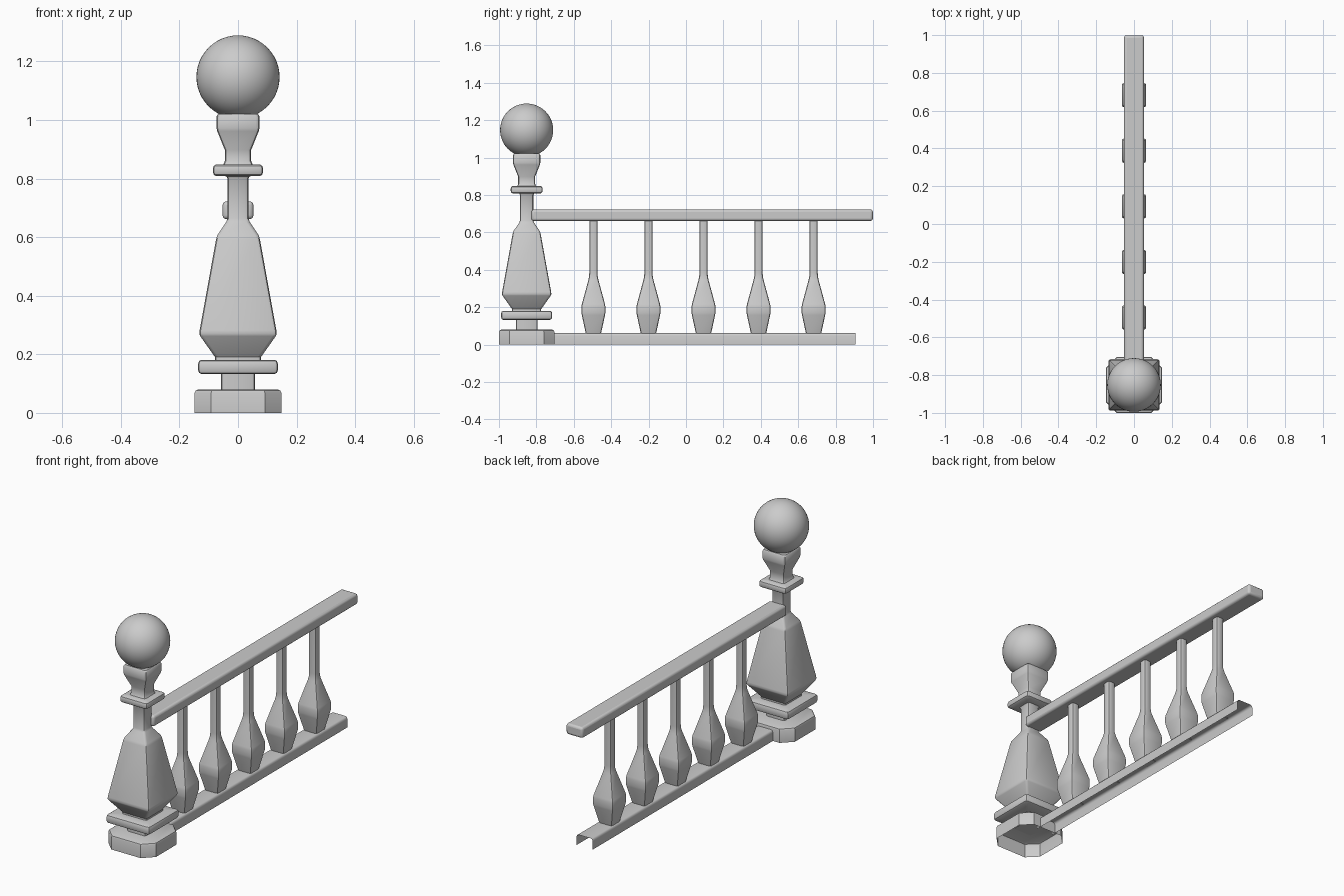
import bpy, bmesh, math

if "Cube" in bpy.data.objects:
    bpy.data.objects.remove(bpy.data.objects["Cube"])

POST_Y = -0.852


def finish(bm, name, angle=35):
    bmesh.ops.recalc_face_normals(bm, faces=bm.faces)
    mesh = bpy.data.meshes.new(name)
    bm.to_mesh(mesh)
    bm.free()
    ob = bpy.data.objects.new(name, mesh)
    bpy.context.collection.objects.link(ob)
    bpy.ops.object.select_all(action='DESELECT')
    ob.select_set(True)
    bpy.context.view_layer.objects.active = ob
    bpy.ops.object.shade_smooth_by_angle(angle=math.radians(angle))
    return ob


def section(h, cut, steps):
    """Square of half width h with rounded (steps > 1) or cut corners."""
    pts = []
    for q in range(4):
        mid = math.pi / 4 + q * math.pi / 2
        cx = (h - cut) * math.copysign(1, math.cos(mid))
        cy = (h - cut) * math.copysign(1, math.sin(mid))
        for i in range(steps + 1):
            a = q * math.pi / 2 + i / steps * math.pi / 2
            pts.append((cx + cut * math.cos(a), cy + cut * math.sin(a)))
    return pts


def turned(name, profile, y, cut, steps=2, open_bottom=False):
    """Stack square sections (half width, z) into a squared turning."""
    bm = bmesh.new()
    rings = []
    for h, z in profile:
        c = min(cut, h * 0.45)
        rings.append([bm.verts.new((px, y + py, z)) for px, py in section(h, c, steps)])
    n = len(rings[0])
    for a, b in zip(rings, rings[1:]):
        for i in range(n):
            bm.faces.new((a[i], a[(i + 1) % n], b[(i + 1) % n], b[i]))
    bm.faces.new(rings[-1])
    if not open_bottom:
        bm.faces.new(rings[0])
    return finish(bm, name)


# Octagonal hollow plinth
turned("post_base", [(0.148, 0), (0.148, 0.068), (0.145, 0.076), (0.137, 0.08)],
       POST_Y, 0.056, steps=1, open_bottom=True)

# Newel post with its two collars and flared cap
turned("newel_post", [
    (0.058, 0.078), (0.058, 0.133),
    (0.126, 0.133), (0.133, 0.137), (0.136, 0.146), (0.136, 0.168), (0.133, 0.177), (0.126, 0.181),
    (0.078, 0.181), (0.078, 0.19),
    (0.129, 0.262), (0.132, 0.27), (0.131, 0.282),
    (0.075, 0.592), (0.071, 0.606), (0.040, 0.652), (0.036, 0.664), (0.036, 0.80),
    (0.040, 0.808), (0.076, 0.809), (0.083, 0.814), (0.085, 0.821), (0.085, 0.836),
    (0.083, 0.843), (0.076, 0.848), (0.050, 0.849),
    (0.045, 0.86), (0.045, 0.898), (0.071, 0.962), (0.073, 0.972), (0.073, 1.013), (0.068, 1.021),
], POST_Y, 0.012)

# Ball finial
bm = bmesh.new()
bmesh.ops.create_uvsphere(bm, u_segments=48, v_segments=24, radius=0.142)
bmesh.ops.translate(bm, verts=bm.verts, vec=(0, POST_Y, 1.147))
finish(bm, "ball_finial")

# Balusters
for i in range(5):
    turned(f"baluster_{i + 1}", [
        (0.040, 0.058), (0.043, 0.07), (0.062, 0.158), (0.064, 0.17), (0.064, 0.203), (0.062, 0.216),
        (0.027, 0.345), (0.023, 0.365), (0.022, 0.385), (0.022, 0.67),
    ], -0.495 + i * 0.2943, 0.010)

# Handrail
bpy.ops.mesh.primitive_cube_add(size=1, location=(0, (0.999 - 0.826) / 2, 0.692))
rail = bpy.context.object
rail.name = "handrail"
rail.scale = (0.105, 1.825, 0.061)
bpy.ops.object.transform_apply(location=False, rotation=False, scale=True)
bevel = rail.modifiers.new("rounded_edges", 'BEVEL')
bevel.width, bevel.segments = 0.013, 3
bpy.ops.object.shade_smooth_by_angle(angle=math.radians(35))

# Bottom rail: open channel, no ends or underside
half = [(0.05, 0), (0.05, 0.047), (0.048, 0.0545), (0.044, 0.059), (0.037, 0.061)]
outline = half + [(-x, z) for x, z in reversed(half)]
bm = bmesh.new()
ends = [[bm.verts.new((x, y, z)) for x, z in outline] for y in (-0.73, 0.905)]
for i in range(len(outline) - 1):
    bm.faces.new((ends[0][i], ends[1][i], ends[1][i + 1], ends[0][i + 1]))
finish(bm, "bottom_rail")
